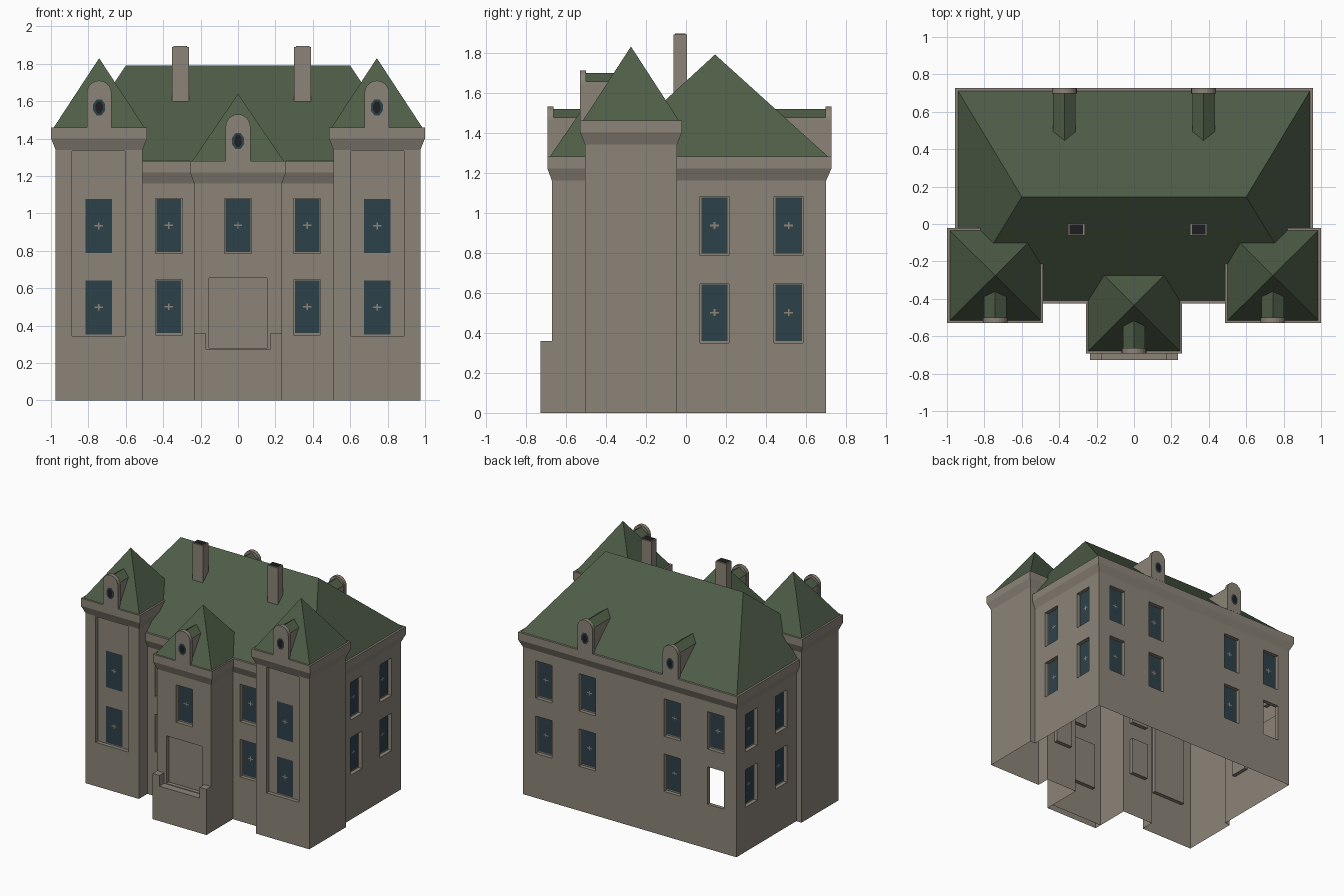
import bpy, bmesh, math
from mathutils import Vector

if "Cube" in bpy.data.objects:
    bpy.data.objects.remove(bpy.data.objects["Cube"])


def material(name, rgb):
    m = bpy.data.materials.new(name)
    m.diffuse_color = (*rgb, 1)
    m.use_nodes = True
    m.node_tree.nodes["Principled BSDF"].inputs["Base Color"].default_value = m.diffuse_color
    return m


MATS = [material("stone", (0.262, 0.231, 0.188)),
        material("green_roof", (0.076, 0.109, 0.063)),
        material("blue_glass", (0.027, 0.053, 0.067)),
        material("dark_opening", (0.012, 0.013, 0.015))]
STONE, ROOF, GLASS, DARK = range(4)


def make(name, faces):
    """Object from a list of (points, material index)."""
    bm = bmesh.new()
    for pts, mi in faces:
        bm.faces.new([bm.verts.new(p) for p in pts]).material_index = mi
    bmesh.ops.remove_doubles(bm, verts=bm.verts, dist=1e-5)
    me = bpy.data.meshes.new(name)
    bm.to_mesh(me)
    bm.free()
    for m in MATS:
        me.materials.append(m)
    ob = bpy.data.objects.new(name, me)
    bpy.context.collection.objects.link(ob)
    return ob


def rect_pts(r, o, z):
    x0, x1, y0, y1 = r
    return [(x0 - o, y0 - o, z), (x1 + o, y0 - o, z), (x1 + o, y1 + o, z), (x0 - o, y1 + o, z)]


def loft(loops, mi=STONE):
    out = []
    for a, b in zip(loops, loops[1:]):
        n = len(a)
        out += [([a[i], a[(i + 1) % n], b[(i + 1) % n], b[i]], mi) for i in range(n)]
    return out


def box(name, r, z0, z1, top=STONE):
    """Bottomless box."""
    a, b = rect_pts(r, 0, z0), rect_pts(r, 0, z1)
    return make(name, loft([a, b]) + [(b, top)])


# ---------- walls with recessed openings ----------
def wall(name, p0, p1, z0, z1, openings=()):
    """Opening: (u0, u1, w0, w1, panes); panes None leaves it open at the back."""
    p0, p1 = Vector(p0), Vector(p1)
    L = (p1 - p0).length
    d = (p1 - p0) / L
    n = Vector((d.y, -d.x))

    def P(u, w, depth=0.0):
        q = p0 + d * u - n * depth
        return (q.x, q.y, w)

    def quad(a, b, c, e, dep=0.0):
        return [P(a, c, dep), P(b, c, dep), P(b, e, dep), P(a, e, dep)]

    us = sorted({0, L, *[v for o in openings for v in o[:2]]})
    zs = sorted({z0, z1, *[v for o in openings for v in o[2:4]]})
    faces, glass, D = [], [], 0.03
    for a, b in zip(us, us[1:]):
        for c, e in zip(zs, zs[1:]):
            u, w = (a + b) / 2, (c + e) / 2
            if not any(o[0] < u < o[1] and o[2] < w < o[3] for o in openings):
                faces.append((quad(a, b, c, e), STONE))
    for a, b, c, e, panes in openings:
        faces += loft([quad(a, b, c, e), quad(a, b, c, e, D)])
        if panes is None:
            continue
        faces.append((quad(a, b, c, e, D), STONE))
        for g in panes:
            glass.append((quad(*g, D - 0.002), GLASS))
            u, w = (g[0] + g[1]) / 2, (g[2] + g[3]) / 2
            glass.append((quad(u - .022, u + .022, w - .004, w + .004, D - .004), STONE))
            glass.append((quad(u - .004, u + .004, w - .018, w + .018, D - .0045), STONE))
    make(name, faces)
    if glass:
        make(name + "_panes", glass)


ROWS = ((0.35, 0.645), (0.785, 1.08))


def window(u, row, broken=False):
    c, e = row
    pane = (u - .066, u + .066, c + .01, e - .003)
    return (u - .072, u + .072, c, e, None if broken else [pane])


EAVE, TOP = 1.16, 1.34
# name, start, end, bottom, top, window centres along the wall axis
SEGS = [("bay_side", (.235, -.67), (.235, -.40), 0, EAVE, ()),
        ("front_wall", (.235, -.40), (.51, -.40), 0, EAVE, (.37,)),
        ("tower_inner", (.51, -.40), (.51, -.505), 0, TOP, ()),
        ("tower_front", (.51, -.505), (.975, -.505), 0, TOP, ()),
        ("tower_outer", (.975, -.505), (.975, -.045), 0, TOP, ()),
        ("tower_return", (.975, -.045), (.93, -.045), 0, EAVE, ()),
        ("tower_back_upper", (.975, -.045), (.51, -.045), EAVE, TOP, ()),
        ("tower_inner_upper", (.51, -.045), (.51, -.40), EAVE, TOP, ()),
        ("side_wall", (.93, -.045), (.93, .70), 0, EAVE, (.1425, .5125)),
        ("back_wall", (.93, .70), (0, .70), 0, EAVE, (.75, .37))]

for s, side in ((1, "right"), (-1, "left")):
    for name, a, b, z0, z1, centres in SEGS:
        axis = 0 if a[1] == b[1] else 1
        start = a if s == 1 else b
        ops = []
        for c in centres:
            for row in ROWS:
                lost = name == "back_wall" and s == -1 and c == .75 and row is ROWS[0]
                ops.append(window(abs(c - start[axis]), row, lost))
        if name == "tower_front":   # tall recessed panel with two windows
            m = .235 if s == 1 else .23
            ops = [(m - .142, m + .142, .345, 1.335,
                    [(m - .07, m + .07, r[0] + .004, r[1] - .003) for r in ROWS])]
        p, q = (a[0] * s, a[1]), (b[0] * s, b[1])
        if s == -1:
            p, q = q, p
        wall(f"{name}_{side}", p, q, z0, z1, ops)

# central bay front: doorway and upper window
wall("bay_front", (-.235, -.67), (.235, -.67), 0, EAVE,
     [(.08, .39, .28, .655, []), window(.235, ROWS[1])])

# porch with two end posts
box("porch", (-.235, .235, -.728, -.67), 0, .275)
for s in (-1, 1):
    box("porch_post", tuple(sorted((s * .175, s * .235))) + (-.728, -.67), .275, .36)


# ---------- cornices and roofs ----------
def crown(name, r, z, apex_z, ridge, oy=0.026):
    """Flared cornice, flat rim and a hipped roof; ridge = (x0, x1, y)."""
    make(name + "_cornice", loft([rect_pts(r, 0, z), rect_pts(r, oy, z + .06),
                                  rect_pts(r, oy, z + .12), rect_pts(r, .01, z + .12)]))
    a, b, c, d = rect_pts(r, .01, z + .12)
    x0, x1, y = ridge
    e, f = (x0, y, apex_z), (x1, y, apex_z)
    if x0 == x1:
        faces = [[a, b, e], [b, c, e], [c, d, e], [d, a, e]]
    else:
        faces = [[a, b, f, e], [b, c, f], [c, d, e, f], [d, a, e]]
    make(name + "_roof", [(p, ROOF) for p in faces])


crown("main", (-.93, .93, -.40, .70), EAVE, 1.79, (-.60, .60, .145))
crown("bay", (-.235, .235, -.67, -.20), EAVE, 1.64, (0, 0, -.435), .022)
for s in (-1, 1):
    x0, x1 = sorted((s * .51, s * .975))
    crown("tower", (x0, x1, -.505, -.045), TOP, 1.83, (s * .7425, s * .7425, -.275), .024)


# ---------- dormers ----------
def dormer(name, x, y, s, z, length):
    """s = -1 faces the front, +1 the back; y is the outer face."""
    def ring(pts, depth):
        return [(x - s * px, y - s * depth, z + pz) for px, pz in pts]

    # arched face plate
    R = .066
    arch = [(-R, 0), (R, 0)] + [(R * math.cos(t), .184 + R * math.sin(t))
                                for t in [math.pi * i / 12 for i in range(13)]]
    f, b = ring(arch, 0), ring(arch, .03)
    make(name + "_face", loft([b, f]) + [(f, STONE), (b[::-1], STONE)])
    # gabled body behind it
    W = .06
    gable = [(-W, 0), (W, 0), (W, .195), (0, .238), (-W, .195)]
    body = loft([ring(gable, length), ring(gable, .02)])
    make(name + "_body", [(p, ROOF if i in (2, 3) else STONE) for i, (p, _) in enumerate(body)])
    # oval window plates
    plates = []
    for rx, rz, off, mi in ((.034, .047, -.002, GLASS), (.021, .034, -.004, DARK)):
        oval = [(rx * math.cos(math.tau * (i + .5) / 8), .107 + rz * math.sin(math.tau * (i + .5) / 8))
                for i in range(8)]
        plates.append((ring(oval, off), mi))
    make(name + "_window", plates)


dormer("bay_dormer", 0, -.692, -1, 1.28, .2)
for s in (-1, 1):
    dormer("tower_dormer", s * .7425, -.529, -1, 1.46, .2)
    dormer("back_dormer", s * .372, .727, 1, 1.28, .3)

# ---------- chimneys ----------
for x in (-.308, .345):
    box("chimney", (x - .046, x + .046, -.062, .004), 1.5, 1.89)
    box("chimney_flue", (x - .036, x + .036, -.055, -.003), 1.885, 1.894, DARK)
